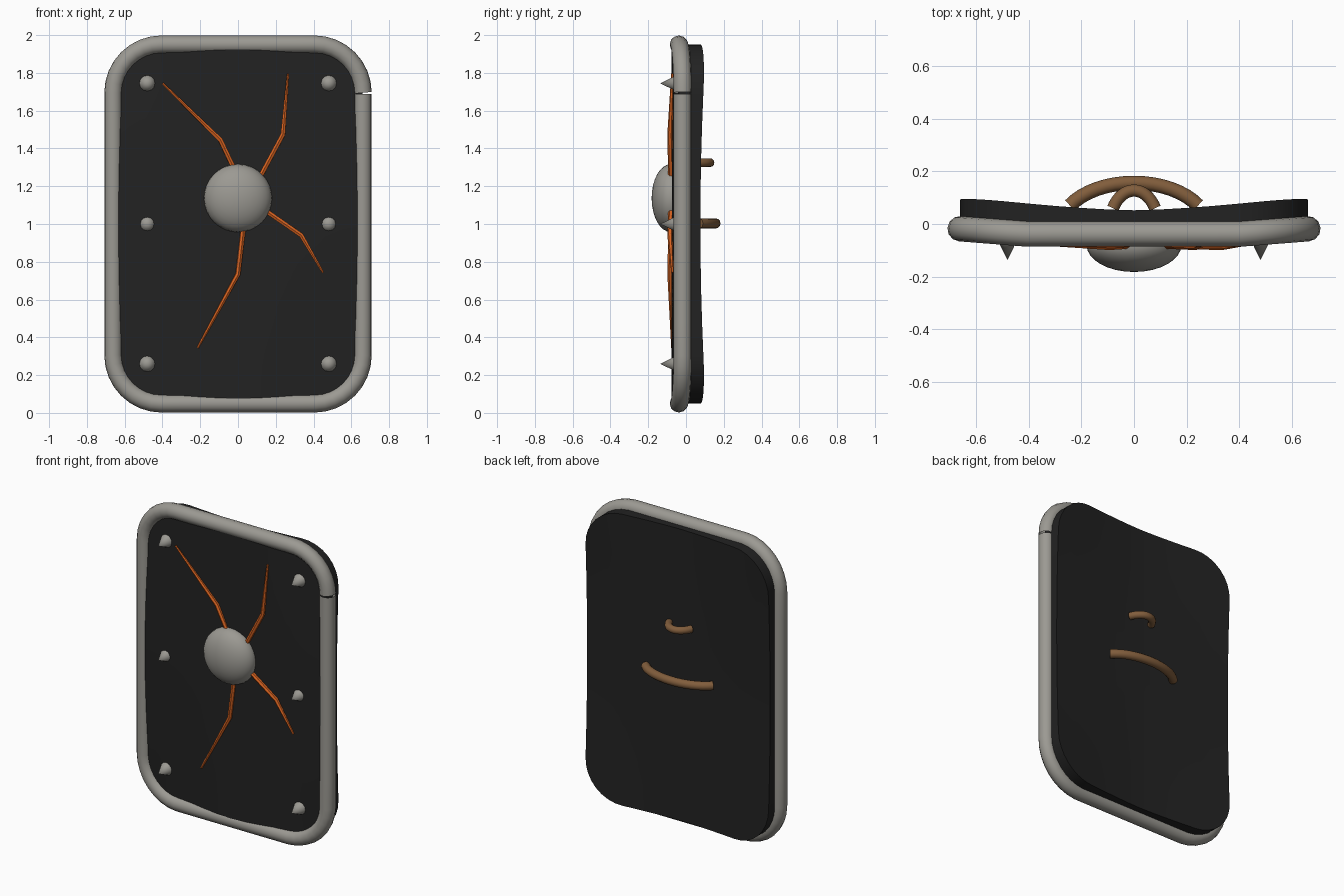
import bpy, bmesh
from math import sin, cos, pi, radians
from mathutils import Vector, Matrix

cube = bpy.data.objects.get("Cube")
if cube:
    bpy.data.objects.remove(cube, do_unlink=True)


def material(name, rgb):
    m = bpy.data.materials.new(name)
    m.use_nodes = True
    m.diffuse_color = (*rgb, 1)
    m.node_tree.nodes["Principled BSDF"].inputs["Base Color"].default_value = (*rgb, 1)
    return m


black = material("black_panel", (0.016, 0.016, 0.016))
steel = material("grey_steel", (0.33, 0.32, 0.29))
orange = material("glowing_orange", (0.72, 0.13, 0.015))
leather = material("brown_leather", (0.22, 0.11, 0.045))

HALF_W, HALF_H, MID_Z, CORNER = 0.66, 0.95, 1.0, 0.255


def finish(bm, name, mat, angle=50):
    bmesh.ops.recalc_face_normals(bm, faces=bm.faces)
    mesh = bpy.data.meshes.new(name)
    bm.to_mesh(mesh)
    bm.free()
    mesh.materials.append(mat)
    obj = bpy.data.objects.new(name, mesh)
    bpy.context.collection.objects.link(obj)
    smooth(obj, angle)
    return obj


def smooth(obj, angle):
    bpy.ops.object.select_all(action="DESELECT")
    obj.select_set(True)
    bpy.context.view_layer.objects.active = obj
    bpy.ops.object.shade_smooth_by_angle(angle=radians(angle))


def tube(name, points, radius, mat, scales=None, sides=4, caps=True):
    """Sweep a round section along a path, then convert it to a mesh."""
    curve = bpy.data.curves.new(name, "CURVE")
    curve.dimensions = "3D"
    curve.bevel_depth, curve.bevel_resolution = radius, sides
    curve.use_fill_caps = caps
    spline = curve.splines.new("POLY")
    spline.points.add(len(points) - 1)
    for i, (p, co) in enumerate(zip(spline.points, points)):
        p.co = (*co, 1)
        p.radius = scales[i] if scales else 1
    curve.materials.append(mat)
    obj = bpy.data.objects.new(name, curve)
    bpy.context.collection.objects.link(obj)
    bpy.ops.object.select_all(action="DESELECT")
    obj.select_set(True)
    bpy.context.view_layer.objects.active = obj
    bpy.ops.object.convert(target="MESH")
    smooth(bpy.context.object, 50)


def outline(corner_steps=8, edge_steps=8):
    """Rounded rectangle as (x, z) offsets, starting below the +x +z corner."""
    cx, cz = HALF_W - CORNER, HALF_H - CORNER
    pts = []
    for k, (sx, sz) in enumerate([(1, 1), (-1, 1), (-1, -1), (1, -1)]):
        for i in range(corner_steps + 1):
            a = (k + i / corner_steps) * pi / 2
            pts.append(Vector((sx * cx + CORNER * cos(a), sz * cz + CORNER * sin(a))))
        nx, nz = [(-1, 1), (-1, -1), (1, -1), (1, 1)][k]
        a = (k + 1) * pi / 2
        end = Vector((nx * cx + CORNER * cos(a), nz * cz + CORNER * sin(a)))
        start = pts[-1].copy()
        pts += [start.lerp(end, i / edge_steps) for i in range(1, edge_steps)]
    return pts


def back_y(x, z):
    u, w = abs(x) / HALF_W, z / HALF_H
    return 0.052 + u ** 1.5 * (0.024 + 0.03 * w * w)


# Curved panel: concentric rings on both sides, joined round the edge
THICK = 0.13
bm = bmesh.new()
shape = outline()
n = len(shape)
edge_rings = []
for offset in (-THICK, 0):
    rings = []
    for s in (1, 0.8, 0.6, 0.4, 0.2):
        rings.append([bm.verts.new((p.x * s, back_y(p.x * s, p.y * s) + offset, MID_Z + p.y * s))
                      for p in shape])
    for a, b in zip(rings, rings[1:]):
        for i in range(n):
            j = (i + 1) % n
            bm.faces.new((a[i], a[j], b[j], b[i]))
    hub = bm.verts.new((0, back_y(0, 0) + offset, MID_Z))
    for i in range(n):
        bm.faces.new((rings[-1][i], rings[-1][(i + 1) % n], hub))
    edge_rings.append(rings[0])
front, back = edge_rings
for i in range(n):
    j = (i + 1) % n
    bm.faces.new((front[i], front[j], back[j], back[i]))
finish(bm, "shield_panel", black)

# Rim tube, bent back at the sides, with a fine seam where its ends meet
flat = HALF_W - CORNER
rim = []
for p in shape + [shape[0] - Vector((0, 0.006))]:
    bend = max(0, abs(p.x) - flat) / CORNER
    rim.append((p.x, -0.038 + 0.02 * bend, MID_Z + p.y))
tube("rim", rim, 0.048, steel, caps=False)

# Central boss: flattened dome facing the front
bm = bmesh.new()
bmesh.ops.create_uvsphere(bm, u_segments=32, v_segments=16, radius=1)
bmesh.ops.transform(bm, verts=bm.verts, matrix=Matrix.Translation((0, -0.08, 1.137))
                    @ Matrix.Diagonal((0.18, 0.102, 0.18, 1)) @ Matrix.Rotation(pi / 2, 4, "X"))
finish(bm, "boss", steel)

# Spikes down both sides
for side, x in (("right", -0.48), ("left", 0.48)):
    for level, z in (("lower", 0.26), ("middle", 1.0), ("upper", 1.745)):
        bm = bmesh.new()
        bmesh.ops.create_cone(bm, cap_ends=True, segments=12, radius1=0.042, radius2=0, depth=0.085)
        bmesh.ops.transform(bm, verts=bm.verts, matrix=Matrix.Translation((x, -0.094, z))
                            @ Matrix.Rotation(pi / 2, 4, "X"))
        finish(bm, f"{level}_{side}_spike", steel, 60)

# Glowing cracks spreading from the boss, tapering outwards
cracks = {
    "upper_right_crack": [(-0.02, 1.29), (-0.093, 1.445), (-0.4, 1.745)],
    "upper_left_crack": [(0.115, 1.245), (0.238, 1.474), (0.265, 1.797)],
    "lower_left_crack": [(0.14, 1.075), (0.335, 0.94), (0.45, 0.743)],
    "lower_right_crack": [(0.028, 0.98), (0.0, 0.735), (-0.213, 0.345)],
}
for name, path in cracks.items():
    points = [(x, y, z) for (x, z), y in zip(path, (-0.08, -0.085, -0.072))]
    tube(name, points, 0.014, orange, scales=(1, 1, 0.45), sides=1)


# Arched grips on the back
def grip(name, z, half_width, base, peak, radius):
    a, b = half_width / sin(pi / 3), (peak - base) * 2
    path = []
    for i in range(17):
        t = (i / 8 - 1) * pi / 3
        path.append((a * sin(t), peak - b + b * cos(t), z))
    tube(name, path, radius, leather)


grip("arm_strap", 1.003, 0.243, 0.07, 0.156, 0.027)
grip("hand_grip", 1.325, 0.08, 0.06, 0.127, 0.023)
